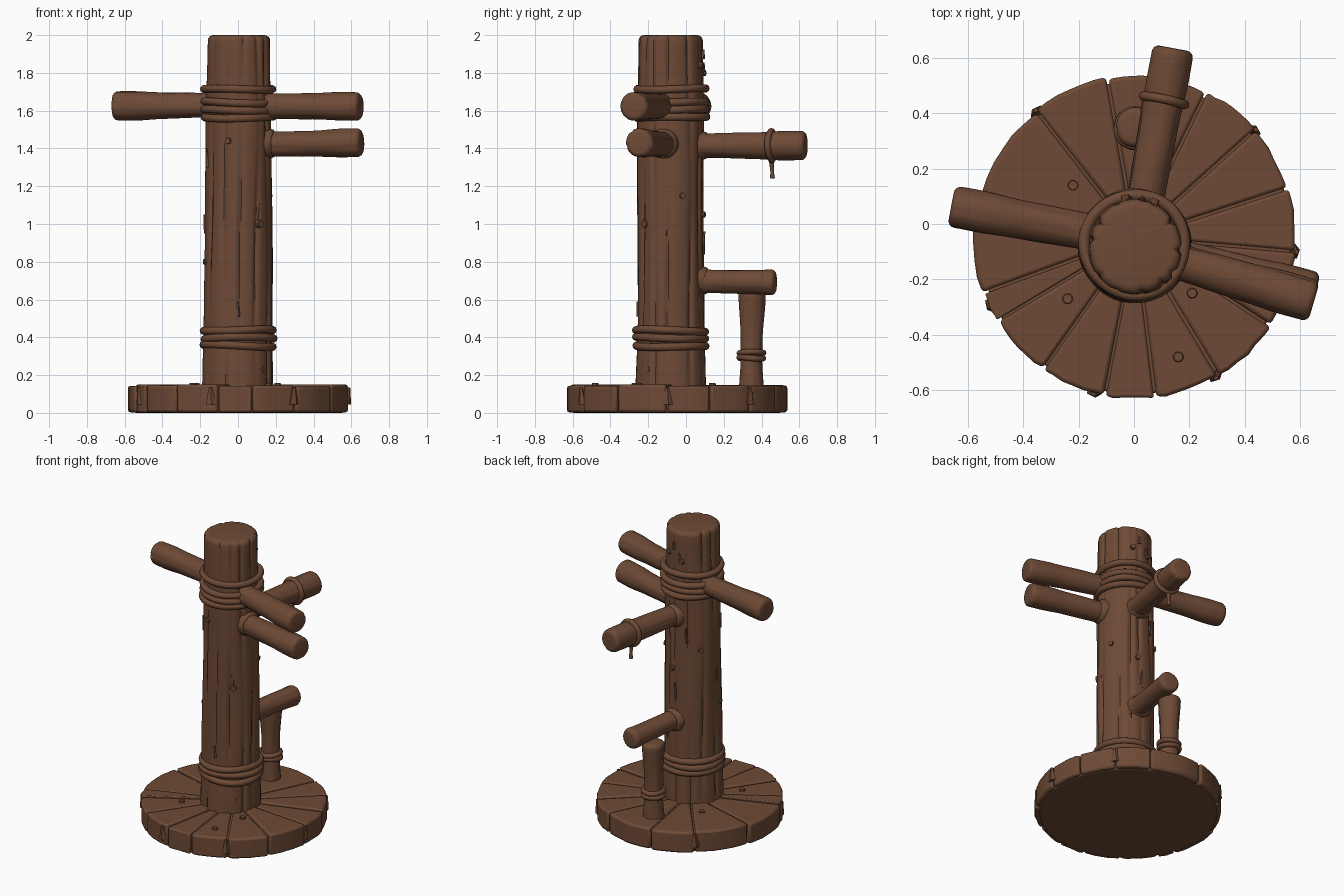
import bpy, bmesh, math, random
from mathutils import Vector, Matrix

if "Cube" in bpy.data.objects:
    bpy.data.objects.remove(bpy.data.objects["Cube"])

random.seed(4)
wood = bpy.data.materials.new("brown wood")
wood.diffuse_color = (0.155, 0.068, 0.036, 1)
wood.use_nodes = True
wood.node_tree.nodes["Principled BSDF"].inputs["Base Color"].default_value = wood.diffuse_color
PX, PY = 0.0, -0.08          # post axis
BX, BY = 0.005, -0.05        # base centre


def finish(name, bm, angle=35, bevel=0):
    bmesh.ops.recalc_face_normals(bm, faces=bm.faces)
    me = bpy.data.meshes.new(name)
    bm.to_mesh(me)
    bm.free()
    ob = bpy.data.objects.new(name, me)
    bpy.context.collection.objects.link(ob)
    me.materials.append(wood)
    if bevel:
        m = ob.modifiers.new("soft edges", "BEVEL")
        m.width, m.segments = bevel, 2
    bpy.ops.object.select_all(action="DESELECT")
    ob.select_set(True)
    bpy.context.view_layer.objects.active = ob
    bpy.ops.object.shade_smooth_by_angle(angle=math.radians(angle))
    return ob


def lerp_profile(prof, t):
    for (t0, r0), (t1, r1) in zip(prof, prof[1:]):
        if t <= t1:
            k = (t - t0) / (t1 - t0)
            return r0 + (r1 - r0) * k * k * (3 - 2 * k)
    return prof[-1][1]


def log(name, a, b, prof, grooves=5, depth=0.005, segs=40, rings=24, cap=0.025):
    """Rough timber from a to b with lengthwise cracks and a rounded far end."""
    a, b = Vector(a), Vector(b)
    L = (b - a).length
    rot = (b - a).to_track_quat("Z", "Y")
    cuts = [(math.tau * (i + random.uniform(-.25, .25)) / grooves, random.uniform(0, 6))
            for i in range(grooves)]
    body = [(i / rings * (1 - cap / L), 1) for i in range(rings + 1)]
    ends = [(1 - cap / L * (1 - math.sin(q)), 1 - cap / prof[-1][1] * (1 - math.cos(q)))
            for q in (0.4, 0.8, 1.2, 1.57)]
    ph = random.uniform(0, 6)
    bm = bmesh.new()
    loops = []
    for t, s in body + ends:
        loop = []
        for j in range(segs):
            th = math.tau * j / segs
            r = lerp_profile(prof, t)
            r *= 1 + 0.015 * math.sin(2 * th + 5 * t + ph) + 0.012 * math.sin(3 * th - 9 * t + ph)
            for c, p in cuts:
                d = (th - c - 0.06 * math.sin(4 * t + p) + math.pi) % math.tau - math.pi
                r -= depth * (0.6 + 0.4 * math.sin(9 * t + p)) * math.exp(-(d / 0.07) ** 2)
            loop.append(bm.verts.new(a + rot @ Vector((r * s * math.cos(th), r * s * math.sin(th), t * L))))
        loops.append(loop)
    for u, v in zip(loops, loops[1:]):
        for j in range(segs):
            k = (j + 1) % segs
            bm.faces.new((u[j], u[k], v[k], v[j]))
    bm.faces.new(loops[0][::-1])
    bm.faces.new(loops[-1])
    return finish(name, bm, 40)


def rope(name, centre, axis, R, r=0.02, tilt=0.03):
    """One turn of rope."""
    q = (Vector(axis).normalized() + Vector([random.uniform(-tilt, tilt) for _ in range(3)])).to_track_quat("Z", "Y")
    n, m = 56, 10
    ph = random.uniform(0, 6)
    bm = bmesh.new()
    g = []
    for i in range(n):
        th = math.tau * i / n
        w = 1 + 0.015 * math.sin(3 * th + ph)
        g.append([bm.verts.new(Vector(centre) + q @ Vector((
            (R * w + r * math.cos(f)) * math.cos(th), (R * w + r * math.cos(f)) * math.sin(th),
            r * math.sin(f) + 0.003 * math.sin(2 * th + ph)))) for f in [math.tau * k / m for k in range(m)]])
    for i in range(n):
        for k in range(m):
            u, v, l = g[i], g[(i + 1) % n], (k + 1) % m
            bm.faces.new((u[k], v[k], v[l], u[l]))
    finish(name, bm, 60)


def nail(name, p, d, r=0.02):
    bm = bmesh.new()
    mat = Matrix.Translation(p) @ Vector(d).to_track_quat("Z", "Y").to_matrix().to_4x4()
    bmesh.ops.create_cone(bm, cap_ends=True, segments=10, radius1=r, radius2=r * .8, depth=0.024, matrix=mat)
    finish(name, bm)


def splinter(name, p, ang, h, w=0.02, t=0.025, lean=0.1):
    """Thin pointed flake standing off a surface."""
    bm = bmesh.new()
    mat = Matrix.Translation(p) @ Matrix.Rotation(ang, 4, "Z") @ Matrix.Rotation(lean, 4, "Y") @ Matrix.Diagonal((t, w, h, 1))
    bmesh.ops.create_cone(bm, cap_ends=True, segments=5, radius1=0.6, radius2=0.2, depth=1, matrix=mat)
    finish(name, bm)


# round base: solid core plus wedge planks with cracks between them
bm = bmesh.new()
bmesh.ops.create_cone(bm, cap_ends=True, segments=64, radius1=0.555, radius2=0.565, depth=0.136,
                      matrix=Matrix.Translation((BX, BY, 0.068)))
finish("base_core", bm, bevel=0.008)
edges = [-5, 18, 42, 64, 100, 128, 164, 200, 211, 235, 259, 277, 301, 327, 355]
for i, (d0, d1) in enumerate(zip(edges, edges[1:])):
    a0, a1 = math.radians(d0), math.radians(d1)
    gap = 0.004
    R = random.uniform(0.575, 0.588)
    top = 0.146 + random.uniform(-.004, .004)
    mid = (a0 + a1) / 2
    off = Vector((math.cos(mid), math.sin(mid), 0)) * gap / math.sin((a1 - a0) / 2)
    pts = [(0.06, a0)] + [(R + random.uniform(-.004, .004), a0 + (a1 - a0) * k / 6) for k in range(7)] + [(0.06, a1)]
    bm = bmesh.new()
    lo = [bm.verts.new(Vector((BX + r * math.cos(t), BY + r * math.sin(t), 0.003))
                       + (off if r < .1 else Vector((0, 0, 0)))) for r, t in pts]
    # pull the two side edges inwards to open the crack
    for v, t, s in ((lo[1], a0, 1), (lo[-2], a1, -1)):
        v.co += Vector((-math.sin(t), math.cos(t), 0)) * gap * s
    f = bm.faces.new(lo)
    ex = bmesh.ops.extrude_face_region(bm, geom=[f])
    for v in [e for e in ex["geom"] if isinstance(e, bmesh.types.BMVert)]:
        v.co.z = top
    finish("base_plank_%d" % i, bm, bevel=0.014)
for i, (x, y) in enumerate([(-.24, -.27), (.16, -.48), (.21, -.25), (-.22, .14)]):
    nail("base_nail_%d" % i, (x, y, 0.146), (0, 0, 1), 0.021)
for i, deg in enumerate((42, 255, 300, 205, 355, 128)):
    t = math.radians(deg)
    splinter("base_splinter_%d" % i, (BX + .58 * math.cos(t), BY + .58 * math.sin(t), 0.09), t, 0.09, 0.05, 0.035)

# main post
log("post", (PX, PY, 0.1), (PX + 0.005, PY - 0.003, 2.0),
    [(0, 0.188), (0.2, 0.18), (0.7, 0.176), (1, 0.168)], grooves=12, depth=0.014, segs=120, rings=40, cap=0.03)

# arms and leg
arm = [(0, 0.07), (0.25, 0.066), (0.6, 0.07), (0.85, 0.077), (1, 0.076)]
log("left_arm", (0, -0.06, 1.63), (-0.66, 0.064, 1.625), arm)
log("upper_right_arm", (0, -0.09, 1.625), (0.65, -0.28, 1.622), arm)
log("lower_right_arm", (0, -0.08, 1.42), (0.655, -0.25, 1.43), arm)
log("back_arm", (0.01, -0.08, 1.415), (0.142, 0.635, 1.415), arm)
log("leg_arm", (0.01, -0.08, 0.70), (0.10, 0.475, 0.69), [(0, .07), (.4, .062), (.8, .064), (1, .068)])
log("support_peg", (0.005, 0.345, 0.12), (0.005, 0.35, 0.655),
    [(0, 0.066), (0.3, 0.058), (0.5, 0.058), (1, 0.072)])

# swollen joints where timbers enter the post
for n, d, z, r in (("lower_right", (0.655, -.17, 0), 1.425, .082), ("back", (.13, .71, 0), 1.415, .078),
                   ("leg", (.09, .55, 0), .70, .078)):
    d = Vector(d).normalized()
    c = Vector((PX, PY, z))
    log(n + "_joint", c + d * 0.1, c + d * 0.2, [(0, r + .01), (.6, r), (1, r - .008)], rings=5, cap=0.015)

# rope bindings
for i, z in enumerate((0.355, 0.395, 0.435)):
    rope("lower_rope_%d" % i, (PX + .003, PY, z), (0, 0, 1), 0.183, 0.021)
for i, z in enumerate((1.565, 1.605, 1.645, 1.715)):
    rope("upper_rope_%d" % i, (PX + .003, PY + .005, z), (0, 0, 1), 0.181, 0.021)
for i, z in enumerate((0.29, 0.32)):
    rope("peg_rope_%d" % i, (0.005, 0.346, z), (0, 0, 1), 0.063, 0.016)
rope("back_arm_rope", (0.108, 0.45, 1.415), (.13, .71, 0), 0.076, 0.017)
log("rope_tail", (0.1, 0.452, 1.34), (0.1, 0.458, 1.24), [(0, .014), (.6, .01), (1, .013)], 3, .002, 10, 6, .006)

# nails, knots and flakes on the post
def on_post(deg, z, r=0.172):
    t = math.radians(deg)
    return (PX + r * math.cos(t), PY + r * math.sin(t), z), (math.cos(t), math.sin(t), 0), t

for i, (deg, z) in enumerate([(253, 1.44), (20, 1.15), (310, 1.0), (318, .23), (100, 1.8), (65, 1.84), (75, 1.05), (140, 1.2), (195, .8)]):
    p, d, t = on_post(deg, z, 0.176)
    nail("post_nail_%d" % i, p, d, 0.024 if i == 2 else 0.019)
for i, (deg, z, h) in enumerate([(80, 1.9, .05), (95, 1.83, .05), (310, 1.06, .09), (352, .97, .06), (270, .55, .08),
                                 (85, .9, .12), (110, 1.3, .1), (60, .62, .12), (180, 1.0, .1), (200, 1.35, .1), (5, .6, .1)]):
    p, d, t = on_post(deg, z)
    splinter("post_splinter_%d" % i, p, t, h)
